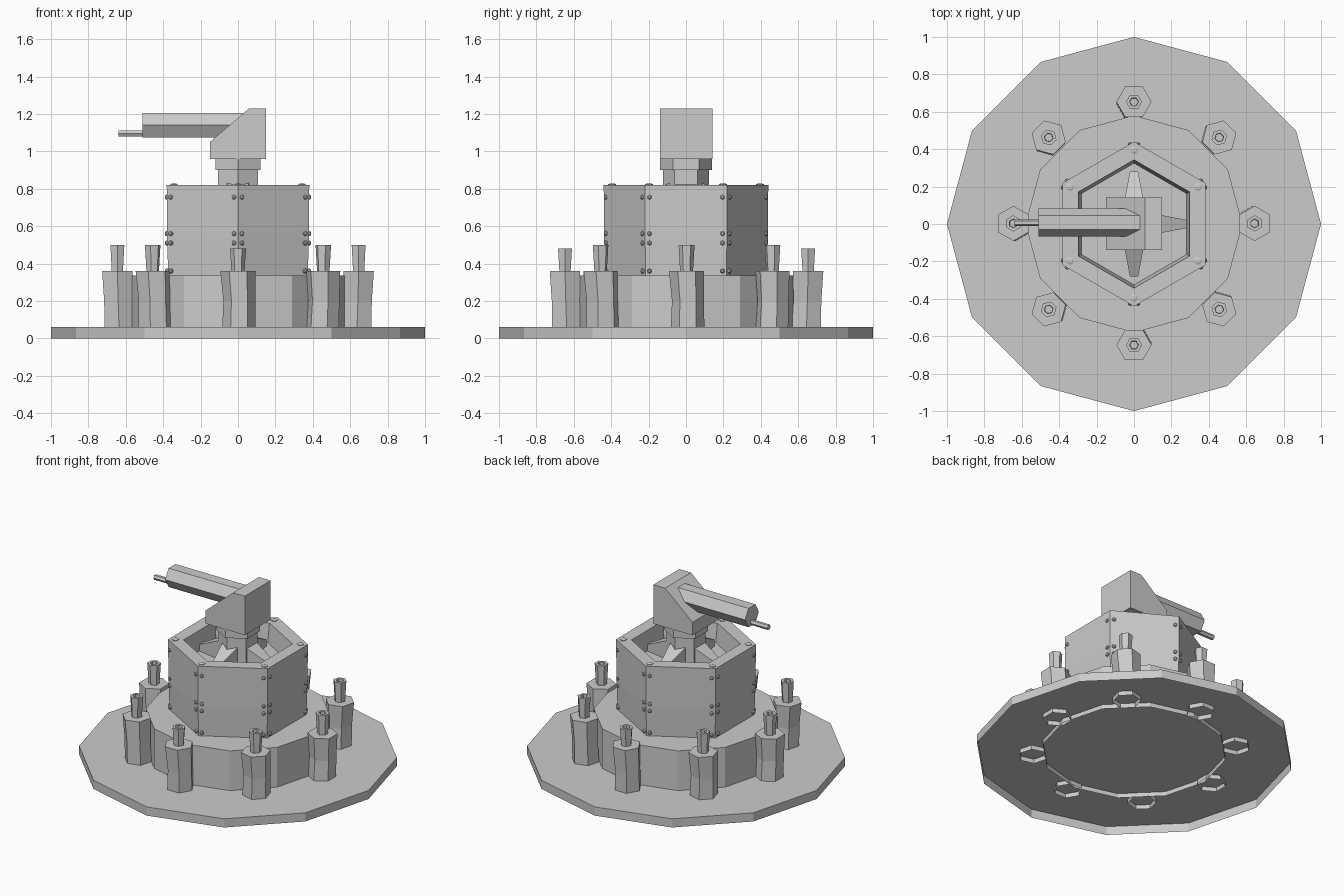
import bpy, bmesh, math
from mathutils import Matrix, Vector

if "Cube" in bpy.data.objects:
    bpy.data.objects.remove(bpy.data.objects["Cube"])

metal = bpy.data.materials.new("plain_grey")
metal.diffuse_color = (0.6, 0.6, 0.6, 1)
metal.use_nodes = True
metal.node_tree.nodes["Principled BSDF"].inputs["Base Color"].default_value = metal.diffuse_color


def make(name, bm):
    bmesh.ops.recalc_face_normals(bm, faces=bm.faces)
    mesh = bpy.data.meshes.new(name)
    bm.to_mesh(mesh)
    bm.free()
    mesh.materials.append(metal)
    ob = bpy.data.objects.new(name, mesh)
    bpy.context.collection.objects.link(ob)
    return ob


def stack(bm, rings, n, turn=0, bottom=False, top=True, mat=Matrix()):
    """Lofted n-gon rings; each ring is (z, radius, shift_x, shift_y)."""
    loops = []
    for z, r, dx, dy in rings:
        loops.append([bm.verts.new(mat @ Vector((
            dx + r * math.cos(turn + math.tau * i / n),
            dy + r * math.sin(turn + math.tau * i / n), z))) for i in range(n)])
    for a, b in zip(loops, loops[1:]):
        for i in range(n):
            j = (i + 1) % n
            bm.faces.new((a[i], a[j], b[j], b[i]))
    if bottom:
        bm.faces.new(loops[0][::-1])
    if top:
        bm.faces.new(loops[-1])


def part(name, rings, n, **kw):
    bm = bmesh.new()
    stack(bm, [tuple(r) + (0, 0) if len(r) == 2 else r for r in rings], n, **kw)
    return make(name, bm)


def prism(name, outline, y0, y1):
    """Extrude an x-z outline along y."""
    bm = bmesh.new()
    f = bm.faces.new([bm.verts.new((x, y0, z)) for x, z in outline])
    ext = bmesh.ops.extrude_face_region(bm, geom=[f])
    moved = [v for v in ext["geom"] if isinstance(v, bmesh.types.BMVert)]
    bmesh.ops.translate(bm, verts=moved, vec=(0, y1 - y0, 0))
    return make(name, bm)


HEX = math.pi / 6

# Ground plate and drum, both open underneath
part("base_plate", [(0, 1), (0.06, 1)], 12)
part("drum", [(0.03, 0.58), (0.335, 0.58)], 12)

# Hexagonal tower with a sunken well
part("tower", [(0.32, 0.43), (0.54, 0.438), (0.82, 0.44), (0.82, 0.343), (0.69, 0.325)],
     6, turn=HEX)

# Rivets on the tower walls and rim
bm = bmesh.new()
wall = 0.44 * math.cos(HEX)
for k in range(6):
    face = Matrix.Rotation(k * math.pi / 3, 4, 'Z')
    for side in (-1, 1):
        for z in (0.36, 0.51, 0.56, 0.755):
            m = face @ Matrix.Translation((wall - 0.006, side * 0.195, z)) \
                @ Matrix.Rotation(math.pi / 2, 4, 'Y')
            stack(bm, [(0, 0.013, 0, 0), (0.01, 0.013, 0, 0), (0.015, 0.007, 0, 0)], 6, mat=m)
    m = Matrix.Rotation(HEX + k * math.pi / 3, 4, 'Z') @ Matrix.Translation((0.395, 0, 0.815))
    stack(bm, [(0, 0.022, 0, 0), (0.009, 0.022, 0, 0), (0.013, 0.012, 0, 0)], 6, mat=m)
make("rivets", bm)

# Ring of posts, each with a hollow nozzle on top
posts, nozzles = bmesh.new(), bmesh.new()
for k in range(8):
    a = k * math.pi / 4
    m = Matrix.Translation((0.645 * math.cos(a), 0.65 * math.sin(a) + 0.003, 0)) \
        @ Matrix.Rotation(a, 4, 'Z')
    stack(posts, [(0.03, 0.09, -0.01, 0.005), (0.2, 0.086, -0.004, 0.008),
                  (0.36, 0.094, 0, 0)], 6, turn=HEX, mat=m)
    h = 0.48 if k in (2, 6) else 0.5
    stack(nozzles, [(0.35, 0.034, 0, 0), (h, 0.043, 0, 0), (h, 0.024, 0, 0),
                    (h - 0.05, 0.022, 0, 0)], 6, turn=HEX, mat=m)
make("posts", posts)
make("nozzles", nozzles)

# Turret column and collar
part("column", [(0.68, 0.122), (0.905, 0.122)], 6, turn=HEX)
part("collar", [(0.9, 0.138), (0.965, 0.138)], 6, turn=HEX, bottom=True)

# Four tapered braces around the column
bm = bmesh.new()
for k in range(4):
    m = Matrix.Rotation(k * math.pi / 2, 4, 'Z')
    ends = []
    for x, w, top in ((0.08, 0.06, 0.835), (0.28, 0.022, 0.735)):
        ends.append([bm.verts.new(m @ Vector(p)) for p in
                     ((x, -w, 0.685), (x, w, 0.685), (x, w, top), (x, -w, top))])
    a, b = ends
    for i in range(4):
        j = (i + 1) % 4
        bm.faces.new((a[i], a[j], b[j], b[i]))
    bm.faces.new(a[::-1])
    bm.faces.new(b)
make("braces", bm)

# Wedge-shaped gun head
prism("gun_head", [(-0.15, 0.96), (0.15, 0.96), (0.15, 1.23), (0.06, 1.23), (-0.15, 1.05)],
      -0.14, 0.143)

# Barrel and muzzle point along -x
aim = Matrix.Rotation(-math.pi / 2, 4, 'Y')
part("barrel", [(-0.05, 0.075), (0.51, 0.075)], 6, turn=HEX * 3, bottom=True,
     mat=Matrix.Translation((0, 0.007, 1.14)) @ aim)
part("muzzle", [(0.5, 0.018), (0.64, 0.018)], 6, turn=HEX * 3, bottom=True,
     mat=Matrix.Translation((0, 0.007, 1.095)) @ aim)
